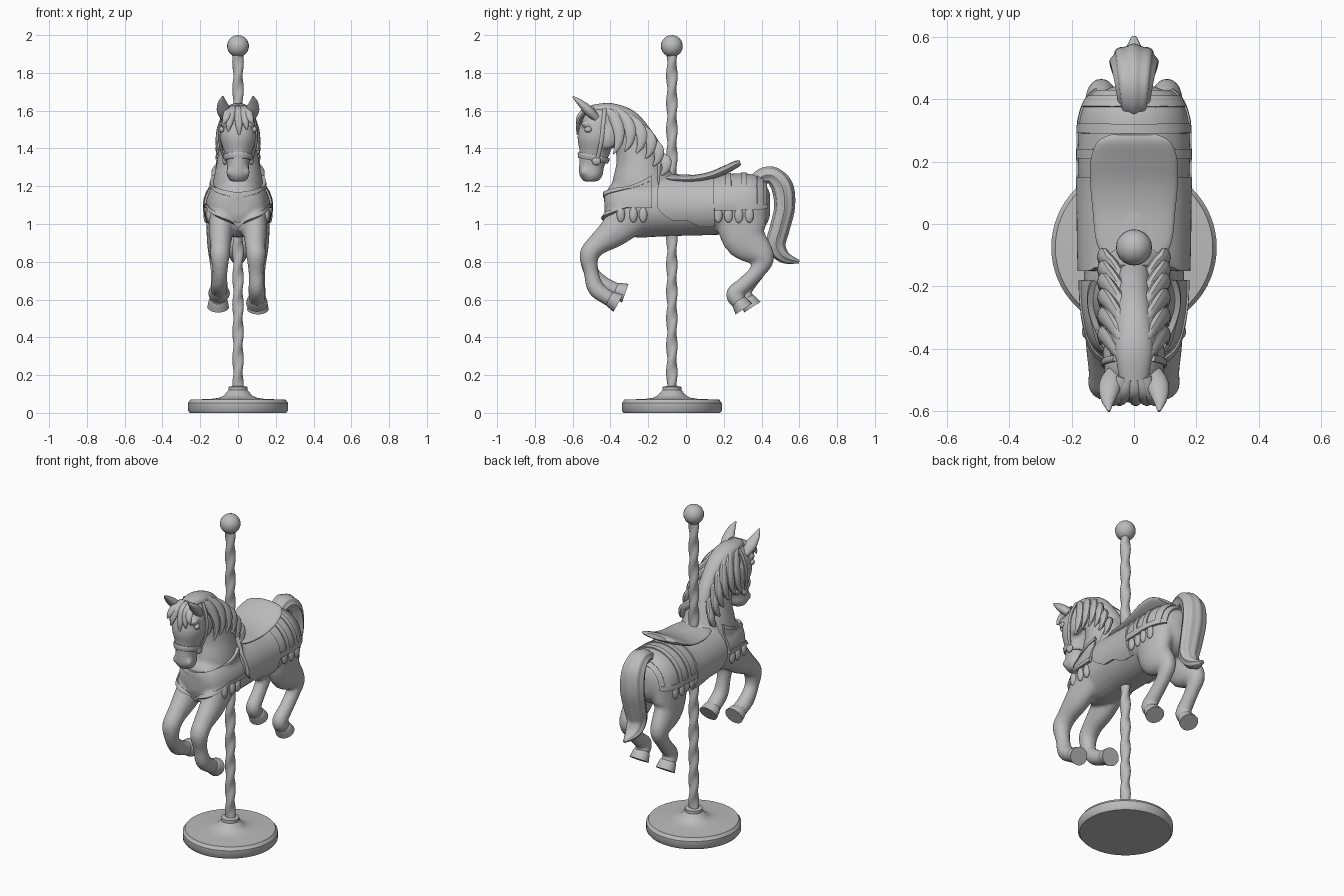
import bpy, bmesh
from math import sin, cos, pi, radians
from mathutils import Vector, Matrix
from mathutils.bvhtree import BVHTree

cube = bpy.data.objects.get("Cube")
if cube:
    bpy.data.objects.remove(cube, do_unlink=True)

stone = bpy.data.materials.new("pale_grey")
stone.use_nodes = True
stone.diffuse_color = (0.5, 0.5, 0.5, 1)
stone.node_tree.nodes["Principled BSDF"].inputs["Base Color"].default_value = (0.5, 0.5, 0.5, 1)
parts = []


def finish(name, bm):
    bmesh.ops.recalc_face_normals(bm, faces=bm.faces[:])
    mesh = bpy.data.meshes.new(name)
    bm.to_mesh(mesh)
    bm.free()
    mesh.materials.append(stone)
    obj = bpy.data.objects.new(name, mesh)
    bpy.context.collection.objects.link(obj)
    parts.append(obj)
    return obj


def skin(bm, rings, cap=True):
    """Bridge a list of closed rings of points."""
    vs = [[bm.verts.new(p) for p in r] for r in rings]
    n = len(vs[0])
    for a, b in zip(vs, vs[1:]):
        for i in range(n):
            bm.faces.new((a[i], a[(i + 1) % n], b[(i + 1) % n], b[i]))
    if cap:
        bm.faces.new(vs[0])
        bm.faces.new(vs[-1])


def spline(st, steps):
    """Smooth curve through stations."""
    out = []
    for i in range(len(st) - 1):
        p = [st[max(i - 1, 0)], st[i], st[i + 1], st[min(i + 2, len(st) - 1)]]
        for k in range(steps):
            t = k / steps
            out.append([b + t / 2 * (c - a + t * (2*a - 5*b + 4*c - d + t * (3*(b - c) + d - a)))
                        for a, b, c, d in zip(*p)])
    return out + [list(st[-1])]


def loft(bm, st, sides=20, steps=5, lobes=0, amp=0.0, flip=1):
    """Stations are x, y, z, half width, half depth."""
    pts = spline(st, steps)
    rings = []
    for i, (x, y, z, w, d) in enumerate(pts):
        a, b = pts[max(i - 1, 0)], pts[min(i + 1, len(pts) - 1)]
        tan = (Vector(b[:3]) - Vector(a[:3])).normalized()
        side = (Vector((1, 0, 0)) - tan * tan.x).normalized()
        deep = tan.cross(side)
        ring = []
        for k in range(sides):
            q = 2 * pi * k / sides
            r = 1 + amp * cos(lobes * q)
            p = Vector((x, y, z)) + side * (max(w, .003) * r * cos(q)) + deep * (max(d, .003) * r * sin(q))
            ring.append((p.x * flip, p.y, p.z))
        rings.append(ring)
    skin(bm, rings)


def blob(bm, loc, scale):
    m = Matrix.Translation(loc) @ Matrix.Diagonal((*scale, 1))
    bmesh.ops.create_uvsphere(bm, u_segments=20, v_segments=12, radius=1, matrix=m)


def lathe(name, profile, sides=64, amp=0, twist=0):
    bm = bmesh.new()
    skin(bm, [[((r + amp * cos(2 * (q - twist * z))) * cos(q),
                (r + amp * cos(2 * (q - twist * z))) * sin(q) - .075, z)
               for q in (2 * pi * k / sides for k in range(sides))] for r, z in profile])
    return finish(name, bm)


# Stand, twisted pole and finial
lathe("base", [(.255, 0), (.265, .012), (.265, .052), (.258, .06), (.252, .07), (.14, .074),
               (.1, .08), (.075, .092), (.058, .112), (.05, .12), (.05, .138), (.03, .142)])
lathe("pole", [(.027, .13 + .012 * i) for i in range(148)], 24, .0035, 22)
bm = bmesh.new()
blob(bm, (0, -.075, 1.942), (.058, .058, .058))
finish("finial", bm)

# Horse: overlapping volumes fused into one skin
bm = bmesh.new()
loft(bm, [(0, -.42, 1.1, .06, .06), (0, -.385, 1.1, .12, .125), (0, -.28, 1.09, .155, .16),
          (0, -.1, 1.09, .162, .155), (0, .1, 1.09, .165, .15), (0, .25, 1.1, .168, .155),
          (0, .36, 1.1, .155, .15), (0, .42, 1.1, .11, .11), (0, .445, 1.1, .05, .06)], 28)
loft(bm, [(0, -.2, 1.1, .13, .17), (0, -.235, 1.2, .135, .16), (0, -.25, 1.33, .112, .123),
          (0, -.285, 1.44, .096, .1), (0, -.345, 1.525, .086, .095), (0, -.42, 1.565, .075, .075)], 24)
loft(bm, [(0, -.41, 1.585, .06, .05), (0, -.455, 1.545, .088, .085), (0, -.475, 1.46, .097, .1),
          (0, -.485, 1.38, .074, .081), (0, -.5, 1.31, .058, .067), (0, -.503, 1.26, .06, .063),
          (0, -.503, 1.225, .042, .04)], 24)
FORE = [(.08, -.27, 1.07, .075, .12), (.09, -.38, .96, .065, .085), (.092, -.47, .89, .054, .058),
        (.095, -.512, .835, .052, .052), (.095, -.503, .75, .04, .04)]
HIND = [(.09, .29, 1.09, .078, .14), (.1, .31, .93, .066, .12), (.105, .405, .828, .05, .065),
        (.105, .382, .755, .04, .044)]
# Lower legs differ a little between the two sides
LOWER = {
    "front_left": (1, FORE, [(.098, -.48, .665, .043, .045), (.1, -.43, .62, .045, .042), (.1, -.385, .595, .045, .04)]),
    "front_right": (-1, FORE, [(.098, -.455, .69, .043, .045), (.1, -.4, .66, .045, .042), (.1, -.35, .643, .045, .04)]),
    "hind_left": (1, HIND, [(.105, .31, .68, .04, .042), (.105, .255, .628, .043, .045), (.105, .29, .575, .045, .04)]),
    "hind_right": (-1, HIND, [(.105, .335, .69, .04, .042), (.105, .3, .638, .043, .045), (.105, .335, .585, .045, .04)]),
}
for flip, upper, lower in LOWER.values():
    loft(bm, upper + lower, flip=flip)
for s in (1, -1):
    blob(bm, (s * .075, -.415, 1.455), (.025, .05, .06))
    blob(bm, (s * .042, -.535, 1.275), (.022, .025, .025))
    blob(bm, (s * .07, -.525, 1.53), (.025, .035, .018))
horse = finish("horse_body", bm)
mod = horse.modifiers.new("fuse", "REMESH")
mod.mode = 'VOXEL'
mod.voxel_size = .011
mod.use_smooth_shade = True
mod = horse.modifiers.new("soften", "SMOOTH")
mod.factor = .5
mod.iterations = 5

# Hooves with flat soles
for name, (flip, upper, lower) in LOWER.items():
    bm = bmesh.new()
    a, b = Vector(lower[-2][:3]), Vector(lower[-1][:3])
    d = (b - a).normalized()
    st = [(*(b + d * k), w, t) for k, w, t in ((-.025, .043, .036), (-.012, .05, .043), (.03, .057, .052))]
    loft(bm, st, 24, 3, flip=flip)
    finish(name + "_hoof", bm)

# Ears, eyes and bridle
for s, side in ((1, "left"), (-1, "right")):
    bm = bmesh.new()
    loft(bm, [(.065, -.475, 1.56, .026, .02), (.076, -.515, 1.6, .036, .026),
              (.083, -.56, 1.642, .024, .017), (.08, -.6, 1.675, .004, .004)], flip=s)
    finish(side + "_ear", bm)
    bm = bmesh.new()
    blob(bm, (s * .086, -.518, 1.5), (.014, .02, .016))
    finish(side + "_eye", bm)
    bm = bmesh.new()
    loft(bm, [(.076, -.468, 1.35, .007, .011), (.098, -.448, 1.44, .007, .011),
              (.092, -.438, 1.53, .008, .011), (.06, -.43, 1.61, .008, .011)], 10, flip=s)
    blob(bm, (s * .07, -.475, 1.335), (.012, .024, .024))
    finish(side + "_cheek_strap", bm)
bm = bmesh.new()
loft(bm, [(0, -.487, 1.365, .077, .084), (0, -.489, 1.355, .079, .086), (0, -.493, 1.335, .071, .08)], 28, 2)
finish("noseband", bm)

# Mane and forelock in overlapping locks
bm = bmesh.new()
loft(bm, [(0, -.5, 1.605, .045, .025), (0, -.4, 1.605, .06, .035), (0, -.3, 1.56, .055, .045),
          (0, -.22, 1.47, .05, .045), (0, -.165, 1.38, .05, .045), (0, -.12, 1.27, .045, .03)], 24)
roots = [(-.43, 1.61), (-.37, 1.605), (-.31, 1.575), (-.26, 1.53), (-.22, 1.47), (-.18, 1.4)]
for s in (1, -1):
    for i, (y, z) in enumerate(roots):
        f = 1 - .08 * i
        loft(bm, [(.035, y, z, .02, .02), (.072, y + .05, z - .05, .02, .03),
                  (.096, y + .075, z - .12 * f, .018, .03), (.104, y + .07, z - .19 * f, .014, .02),
                  (.107, y + .045, z - .24 * f, .004, .004)], 10, 4, flip=s)
finish("mane", bm)
bm = bmesh.new()
for x0, x1, drop in ((0, .005, .13), (.02, .04, .1), (-.02, -.045, .11), (.035, .065, .07), (-.035, -.065, .07)):
    loft(bm, [(x0, -.49, 1.61, .02, .018), ((x0 + x1) / 2, -.54, 1.595, .024, .016),
              (x1, -.57, 1.6 - drop * .6, .018, .012), (x1 * 1.2, -.574, 1.6 - drop, .004, .004)], 10, 4)
finish("forelock", bm)

# Tail with combed grooves
bm = bmesh.new()
loft(bm, [(0, .36, 1.2, .04, .04), (0, .4, 1.25, .05, .04), (0, .46, 1.255, .06, .045),
          (0, .51, 1.195, .07, .055), (0, .522, 1.09, .075, .052), (0, .497, .98, .07, .05),
          (0, .477, .89, .06, .048), (0, .52, .825, .045, .032), (0, .6, .8, .008, .008)],
     40, 6, 8, .06)
finish("tail", bm)

# Cloth and straps are draped on the skin by casting rays at it
bpy.context.view_layer.update()
tree = BVHTree.FromObject(horse, bpy.context.evaluated_depsgraph_get())


def land(centre, out, lift):
    out = out.normalized()
    hit, nor, _, _ = tree.ray_cast(centre + out * .6, -out)
    if hit is None:
        return centre + out * .1
    return hit + (nor if nor.dot(out) > 0 else -nor) * lift


def over_back(y, a, lift):
    return land(Vector((0, y, 1.1)), Vector((sin(a), 0, cos(a))), lift)


def round_chest(a, z, lift):
    return land(Vector((0, -.2, z)), Vector((sin(a), -cos(a), 0)), lift)


def sheet(name, nu, nv, place, thick):
    bm = bmesh.new()
    g = [[bm.verts.new(place(i / nu, j / nv)) for j in range(nv + 1)] for i in range(nu + 1)]
    for i in range(nu):
        for j in range(nv):
            bm.faces.new((g[i][j], g[i + 1][j], g[i + 1][j + 1], g[i][j + 1]))
    obj = finish(name, bm)
    mod = obj.modifiers.new("thickness", "SOLIDIFY")
    mod.thickness = thick
    mod.offset = 0
    mod = obj.modifiers.new("crisp_rim", "EDGE_SPLIT")
    mod.split_angle = radians(40)


def flap(u):
    # Rounded front corner, deeper rear corner
    return 1.65 + .4 * min(1, u * 3.5) ** .6 + .2 * max(0, min(1, (u - .55) * 5))


def chest_low(a):
    return .985 + .1 * min(1, abs(a) / .9)


sheet("saddle_flaps", 24, 48, lambda u, v: over_back(-.15 + .3 * u, (2*v - 1) * flap(u), .01), .022)
sheet("rump_cloth", 24, 44, lambda u, v: over_back(.14 + .28 * u, (2*v - 1) * 1.7, .005), .014)
for i, y in enumerate((.21, .29, .37)):
    sheet("rump_strap_%d" % i, 3, 44, lambda u, v: over_back(y + .03 * u, (2*v - 1) * 1.68, .011), .014)
sheet("rump_border", 24, 4, lambda u, v: over_back(.14 + .28 * u, 1.55 + .18 * v, .011), .014)
sheet("rump_border_right", 24, 4, lambda u, v: over_back(.14 + .28 * u, -1.55 - .18 * v, .011), .014)


def chest(u, v, lo, hi, lift):
    a = (2*u - 1) * 1.7
    low, top = chest_low(a), 1.165 + .09 * (abs(a) / 1.7) ** 1.5
    return round_chest(a, low + (top - low) * (lo + (hi - lo) * v), lift)


sheet("breast_cloth", 48, 14, lambda u, v: chest(u, v, 0, 1, .005), .014)
sheet("breast_border", 48, 3, lambda u, v: chest(u, v, 0, .14, .012), .012)
sheet("collar_strap", 48, 3, lambda u, v: chest(u, v, .86, 1, .012), .012)

# Tassels below the cloths
bm = bmesh.new()
for s in (1, -1):
    for y in (.17, .225, .28, .335):
        blob(bm, over_back(y, s * 1.88, .002), (.014, .023, .042))
    for a in (.8, 1.1, 1.4):
        blob(bm, round_chest(s * a, 1.05, .002), (.016, .022, .042))
finish("tassels", bm)

# Saddle seat sweeping up into the cantle
bm = bmesh.new()
loft(bm, [(0, -.13, 1.245, .085, .018), (0, -.06, 1.238, .12, .022), (0, .04, 1.238, .132, .022),
          (0, .13, 1.255, .14, .022), (0, .21, 1.288, .138, .022), (0, .265, 1.316, .115, .019),
          (0, .288, 1.324, .07, .012)], 32)
finish("saddle_seat", bm)

# Smooth shading that keeps hard edges
bpy.ops.object.select_all(action='DESELECT')
for obj in parts:
    obj.select_set(True)
bpy.context.view_layer.objects.active = horse
bpy.ops.object.shade_smooth_by_angle(angle=radians(40))
